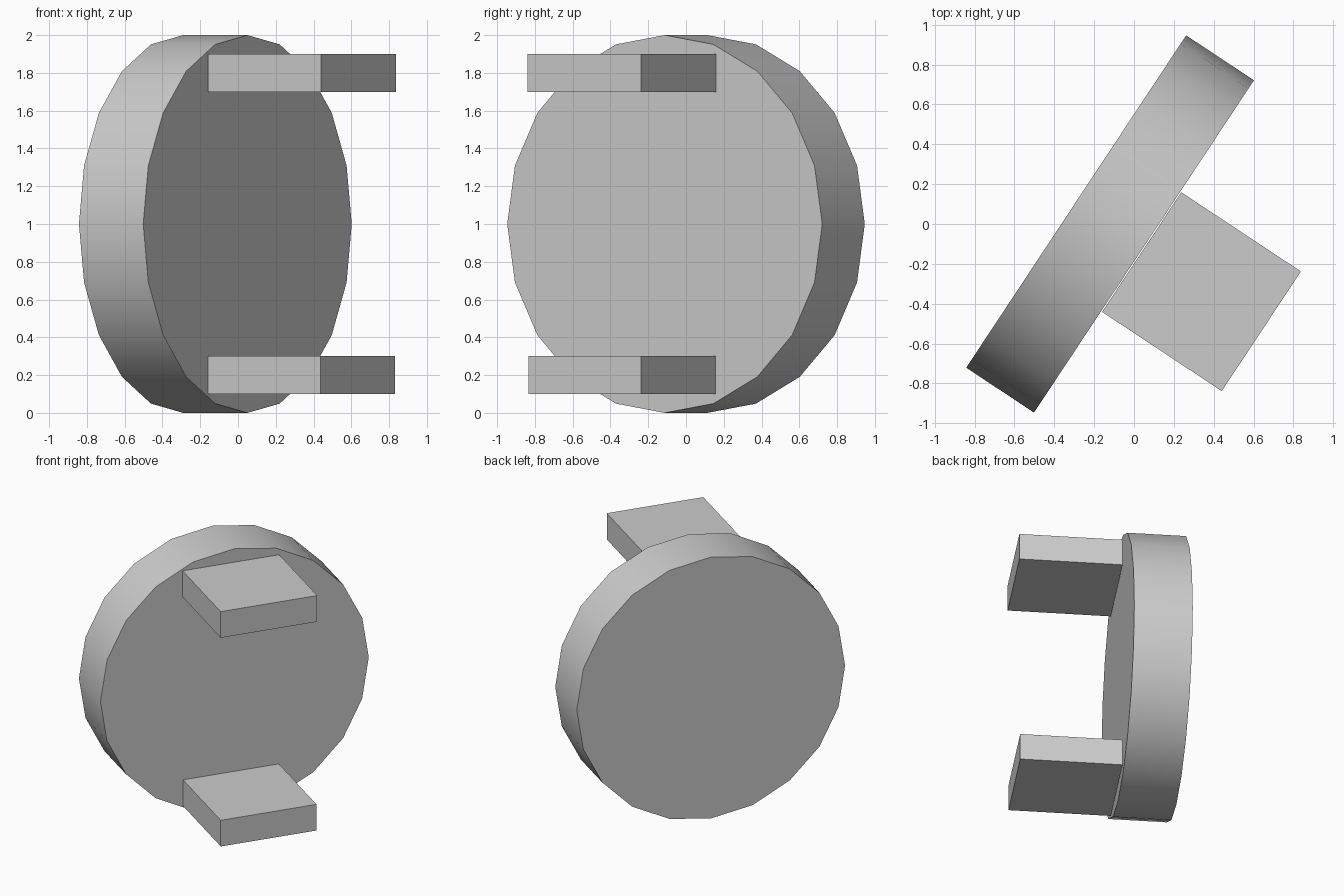
import bpy
from math import radians, cos, sin, pi

if "Cube" in bpy.data.objects:
    bpy.data.objects.remove(bpy.data.objects["Cube"])

ANGLE = radians(-33.5)                    # heading of the disc's axis
AXIS = (cos(ANGLE), sin(ANGLE))
CENTRE = (-0.12, 0.0)
THICK, GAP = 0.408, 0.006

# 20-sided upright disc: smooth rim, flat faces, one corner at the top
bpy.ops.mesh.primitive_cylinder_add(
    vertices=20, radius=1, depth=THICK,
    location=(*CENTRE, 1), rotation=(0, pi / 2, ANGLE))
disc = bpy.context.object
disc.name = "disc"
bpy.ops.object.shade_smooth_by_angle(angle=radians(30))


# Square slabs standing off one face of the disc
def slab(name, z, side):
    reach = 0.0
    inner = THICK / 2 + GAP
    reach = inner + side / 2
    # the slabs sit slightly towards the rear along the face
    shift = -0.03
    x = CENTRE[0] + AXIS[0] * reach - AXIS[1] * shift
    y = CENTRE[1] + AXIS[1] * reach + AXIS[0] * shift
    bpy.ops.mesh.primitive_cube_add(size=1, location=(x, y, z), rotation=(0, 0, ANGLE))
    ob = bpy.context.object
    ob.name = name
    ob.scale = (side, side, 0.2)


slab("upper_slab", 1.8, 0.72)
slab("lower_slab", 0.2, 0.714)
